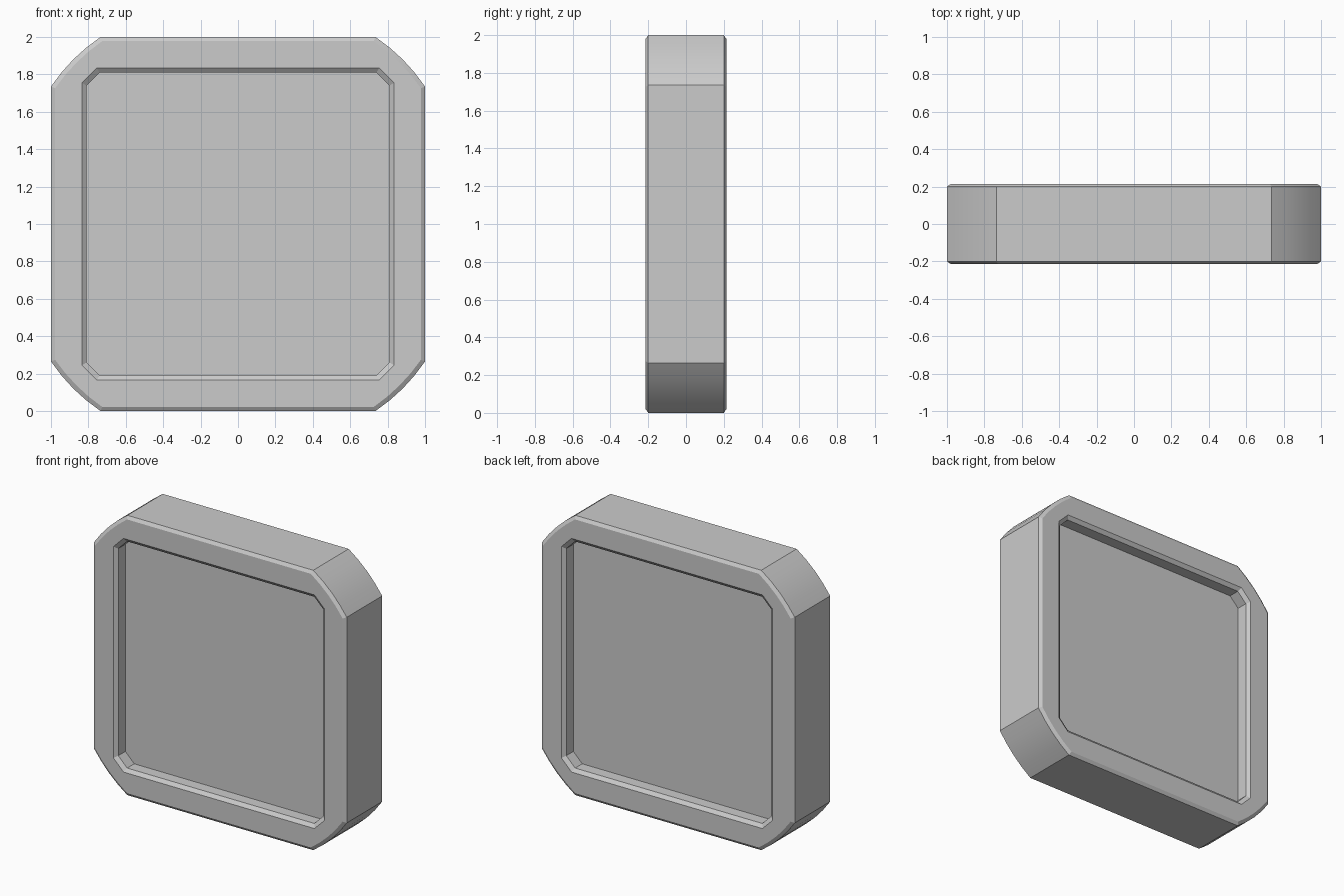
import bpy, bmesh, math

if "Cube" in bpy.data.objects:
    bpy.data.objects.remove(bpy.data.objects["Cube"])

SEG = 4  # segments across each slightly bowed corner


def outline(half, flat, bow):
    """Square outline with cut corners; flat = half-length of each straight side."""
    pts = []
    for q in range(4):
        c, s = math.cos(q * math.pi / 2), math.sin(q * math.pi / 2)
        for i in range(SEG + 1):
            t = i / SEG
            out = bow * 4 * t * (1 - t) * math.sqrt(0.5)
            x = half + (flat - half) * t + out
            z = flat + (half - flat) * t + out
            pts.append((x * c - z * s, x * s + z * c + 1))
    return pts


def finish(bm, name):
    bmesh.ops.recalc_face_normals(bm, faces=bm.faces)
    mesh = bpy.data.meshes.new(name)
    bm.to_mesh(mesh)
    bm.free()
    ob = bpy.data.objects.new(name, mesh)
    bpy.context.collection.objects.link(ob)
    bpy.context.view_layer.objects.active = ob
    ob.select_set(True)
    bpy.ops.object.shade_smooth_by_angle(angle=math.radians(20))
    ob.select_set(False)
    return ob


# Frame: closed cross-section swept through matching outlines
# (half size, straight half-length, corner bow, y)
side = [(1.0, 0.735, 0.018, -0.20), (0.978, 0.726, 0.016, -0.215),
        (0.835, 0.755, 0, -0.215), (0.81, 0.74, 0, -0.195)]
section = side + [(h, f, b, -y) for h, f, b, y in reversed(side)]
bm = bmesh.new()
rings = [[bm.verts.new((x, y, z)) for x, z in outline(h, f, b)]
         for h, f, b, y in section]
for k, a in enumerate(rings):
    b = rings[(k + 1) % len(rings)]
    for i in range(len(a)):
        j = (i + 1) % len(a)
        bm.faces.new((a[i], a[j], b[j], b[i]))
finish(bm, "frame")

# Recessed panel inside the frame, the same on both sides
bm = bmesh.new()
loops = [[bm.verts.new((x, y, z)) for x, z in outline(0.81, 0.74, 0)]
         for y in (-0.115, 0.115)]
n = len(loops[0])
bm.faces.new(loops[0])
bm.faces.new(list(reversed(loops[1])))
for i in range(n):
    j = (i + 1) % n
    bm.faces.new((loops[0][i], loops[1][i], loops[1][j], loops[0][j]))
finish(bm, "recessed_panel")
